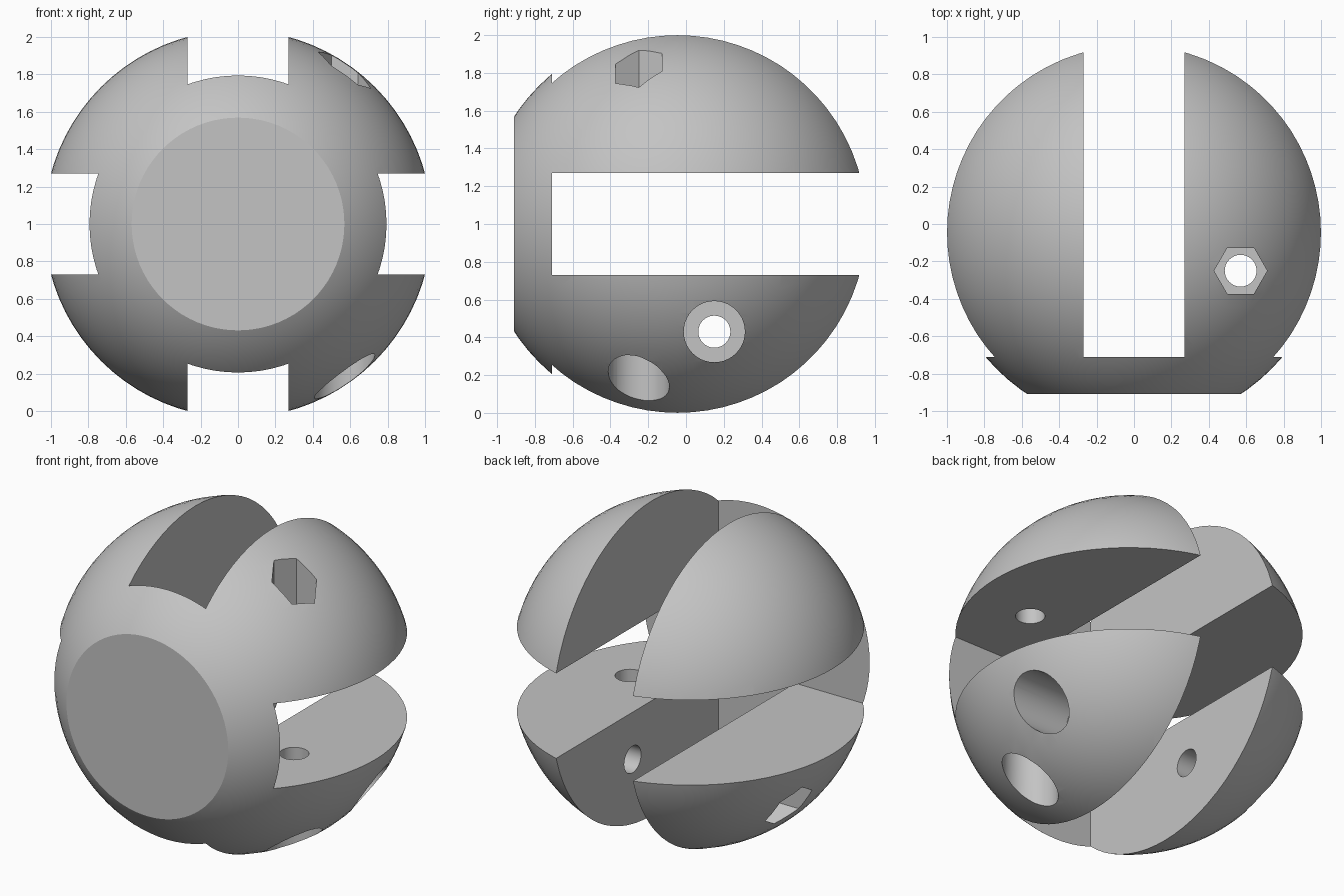
import bpy, bmesh, math
from mathutils import Matrix, Vector

old = bpy.data.objects.get("Cube")
if old:
    bpy.data.objects.remove(old, do_unlink=True)

RADIUS = 1.036
CENTRE = Vector((0, -0.045, 1))
FLAT_Y = -0.91       # front flat
SLOT_Y = -0.71       # floor of the slots
SLOT = 0.27          # half width of the slots
OFFSET = 0.57        # bolt distance from the middle
SEAT = 0.5           # bolt head and nut seats, from the middle

grey = bpy.data.materials.new("grey plastic")
grey.use_nodes = True
grey.diffuse_color = (0.55, 0.55, 0.55, 1)
grey.node_tree.nodes["Principled BSDF"].inputs["Base Color"].default_value = grey.diffuse_color


def make_object(name, bm):
    mesh = bpy.data.meshes.new(name)
    bm.to_mesh(mesh)
    bm.free()
    mesh.materials.append(grey)
    obj = bpy.data.objects.new(name, mesh)
    bpy.context.collection.objects.link(obj)
    return obj


def box(name, low, high):
    low, high = Vector(low), Vector(high)
    bm = bmesh.new()
    place = Matrix.Translation((low + high) / 2) @ Matrix.Diagonal((*(high - low), 1))
    bmesh.ops.create_cube(bm, size=1, matrix=place)
    return make_object(name, bm)


def drill(name, frame, radius, start, end, sides):
    """Prism along the local z of the bolt frame."""
    bm = bmesh.new()
    place = frame @ Matrix.Translation((0, 0, (start + end) / 2))
    if sides == 6:  # nut corners point away from the middle
        place = place @ Matrix.Rotation(math.pi / 2, 4, "Z")
    bmesh.ops.create_cone(bm, cap_ends=True, segments=sides, radius1=radius,
                          radius2=radius, depth=abs(end - start), matrix=place)
    return make_object(name, bm)


def cut(body, cutter):
    cutter.hide_render = True
    mod = body.modifiers.new(cutter.name, "BOOLEAN")
    mod.operation = "DIFFERENCE"
    mod.solver = "EXACT"
    mod.object = cutter
    bpy.context.view_layer.objects.active = body
    bpy.ops.object.modifier_apply(modifier=mod.name)
    bpy.data.objects.remove(cutter, do_unlink=True)


# Ball with its poles on y and a flat front
bm = bmesh.new()
bmesh.ops.create_uvsphere(bm, u_segments=80, v_segments=40, radius=RADIUS,
                          matrix=Matrix.Translation(CENTRE) @ Matrix.Rotation(math.pi / 2, 4, "X"))
result = bmesh.ops.bisect_plane(bm, geom=bm.verts[:] + bm.edges[:] + bm.faces[:],
                                plane_co=(0, FLAT_Y, 0), plane_no=(0, -1, 0), clear_outer=True)
rim = [e for e in result["geom_cut"] if isinstance(e, bmesh.types.BMEdge)]
bmesh.ops.contextual_create(bm, geom=rim)
bmesh.ops.recalc_face_normals(bm, faces=bm.faces)
ball = make_object("split_ball", bm)

# Crossed slots, open to the back
cut(ball, box("upright_slot", (-SLOT, SLOT_Y, -1), (SLOT, 2, 3)))
cut(ball, box("level_slot", (-2, SLOT_Y, 1 - SLOT), (2, 2, 1 + SLOT)))

# Bolt frames: one upright on the +x side, one crosswise through the lower half
upright = Matrix.Translation((OFFSET, -0.25, 1))
crosswise = Matrix.Translation((0, 0.15, 1 - OFFSET)) @ Matrix.Rotation(-math.pi / 2, 4, "Y")
for name, frame in (("upright", upright), ("crosswise", crosswise)):
    cut(ball, drill(name + "_shaft", frame, 0.085, -2, 2, 32))
    cut(ball, drill(name + "_nut", frame, 0.142, SEAT, 2, 6))
    cut(ball, drill(name + "_head", frame, 0.162, -2, -SEAT, 40))

bpy.ops.object.select_all(action="DESELECT")
ball.select_set(True)
bpy.context.view_layer.objects.active = ball
bpy.ops.object.shade_smooth_by_angle(angle=math.radians(25))
